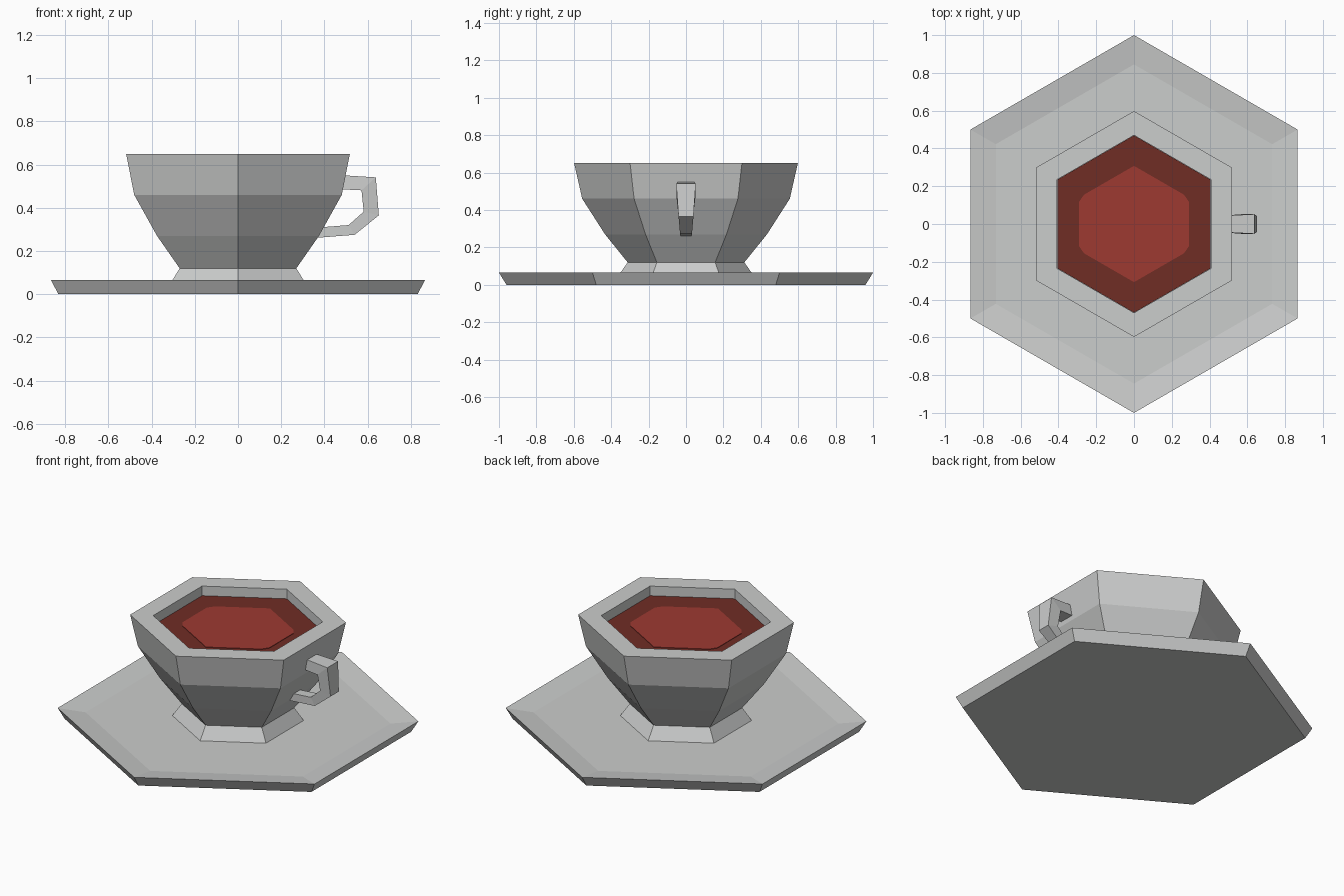
import bpy, bmesh, math

if "Cube" in bpy.data.objects:
    bpy.data.objects.remove(bpy.data.objects["Cube"])


def material(name, rgb):
    m = bpy.data.materials.new(name)
    m.diffuse_color = (*rgb, 1)
    m.use_nodes = True
    m.node_tree.nodes["Principled BSDF"].inputs["Base Color"].default_value = m.diffuse_color
    return m


china = material("pale grey china", (0.60, 0.61, 0.605))
dark_tea = material("dark red tea", (0.162, 0.026, 0.018))
light_tea = material("red tea", (0.337, 0.041, 0.031))


def finish(bm, name, mat):
    bmesh.ops.recalc_face_normals(bm, faces=bm.faces)
    me = bpy.data.meshes.new(name)
    bm.to_mesh(me)
    bm.free()
    me.materials.append(mat)
    ob = bpy.data.objects.new(name, me)
    bpy.context.collection.objects.link(ob)
    return ob


def loft(name, rings, mat):
    """Skin a list of point rings and cap both ends."""
    bm = bmesh.new()
    rows = [[bm.verts.new(p) for p in ring] for ring in rings]
    n = len(rows[0])
    for a, b in zip(rows, rows[1:]):
        for i in range(n):
            j = (i + 1) % n
            bm.faces.new((a[i], a[j], b[j], b[i]))
    bm.faces.new(rows[0])
    bm.faces.new(rows[-1])
    return finish(bm, name, mat)


def hexagon(r, z):
    """Hexagon with corners pointing front and back."""
    return [(r * math.sin(k * math.pi / 3), r * math.cos(k * math.pi / 3), z)
            for k in range(6)]


def turned(name, profile, mat):
    return loft(name, [hexagon(r, z) for r, z in profile], mat)


# Dished saucer
turned("saucer", [(0.96, 0), (1.0, 0.065), (0.845, 0.045)], china)

# Foot and cup with a recessed inside
turned("foot", [(0.365, 0.044), (0.312, 0.12)], china)
turned("cup", [(0.312, 0.12), (0.433, 0.27), (0.555, 0.46), (0.598, 0.65),
               (0.47, 0.65), (0.47, 0.57)], china)

# Tea surface with a brighter middle, its side corners clipped
turned("tea", [(0.469, 0.575), (0.469, 0.592)], dark_tea)
quarter = [(0.265, 0.155), (0.292, 0.115)]
side = quarter + [(x, -y) for x, y in reversed(quarter)]
outline = [(0, 0.308)] + side + [(0, -0.308)] + [(-x, y) for x, y in reversed(side)]
loft("tea_middle", [[(x, y, z) for x, y in outline] for z in (0.591, 0.595)], light_tea)

# Handle: outer point, inner point, half width
path = [((0.46, 0.552), (0.45, 0.487), 0.043),
        ((0.638, 0.541), (0.572, 0.481), 0.052),
        ((0.652, 0.365), (0.582, 0.382), 0.040),
        ((0.540, 0.275), (0.512, 0.320), 0.032),
        ((0.350, 0.260), (0.360, 0.308), 0.030)]
loft("handle", [[(o[0], -w, o[1]), (o[0], w, o[1]), (i[0], w, i[1]), (i[0], -w, i[1])]
                for o, i, w in path], china)
